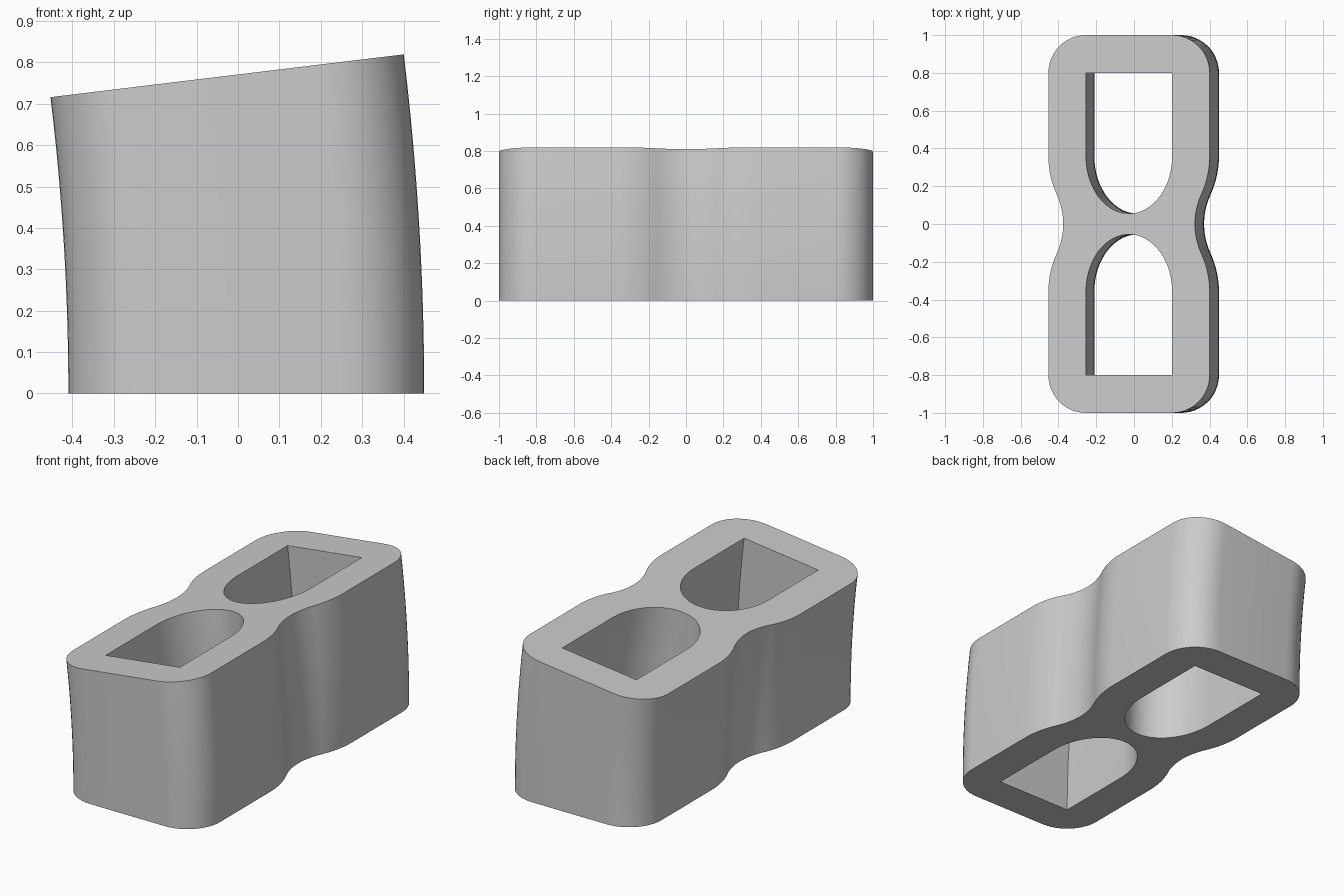
import bpy, bmesh
from math import sin, cos, pi, sqrt, radians

cube = bpy.data.objects.get("Cube")
if cube:
    bpy.data.objects.remove(cube, do_unlink=True)

HALF_W, HALF_L, CORNER = 0.43, 1.0, 0.2    # outer outline
HOLE_W, HOLE_END, HOLE_Y = 0.23, 0.8, 0.36  # openings
CENTRE = 0.02                               # section centre at the base
PIVOT, BEND = -6.37, radians(6.9)           # axis and angle of the curved sweep
STEPS = 16


def arc(cx, cy, rx, ry, a0, a1, n):
    return [(cx + rx * cos(a0 + (a1 - a0) * i / n),
             cy + ry * sin(a0 + (a1 - a0) * i / n)) for i in range(n + 1)]


def outer_outline():
    """Rounded rectangle with a gentle waist in the middle of both long sides."""
    ry, join = 0.46, 0.16
    d = (HOLE_Y - join) / ry
    x_join = HALF_W * sqrt(1 - d * d)
    slope = HALF_W * d / ry / sqrt(1 - d * d)
    waist = x_join - slope * join / 2
    quarter = []
    for i in range(10):                      # concave waist
        y = join * i / 10
        quarter.append((waist + slope * y * y / (2 * join), y))
    for i in range(13):                      # convex shoulder
        y = join + (HOLE_Y - join) * i / 12
        quarter.append((HALF_W * sqrt(1 - ((HOLE_Y - y) / ry) ** 2), y))
    quarter += arc(HALF_W - CORNER, HALF_L - CORNER, CORNER, CORNER, 0, pi / 2, 12)
    half = quarter + [(-x, y) for x, y in reversed(quarter)]
    return half + [(-x, -y) for x, y in half[1:-1]]


def hole_outline(side):
    """Opening with a square outer end and an elliptical inner end."""
    pts = [(HOLE_W, HOLE_END), (-HOLE_W, HOLE_END)]
    pts += arc(0, HOLE_Y, HOLE_W, HOLE_Y - 0.055, pi, 2 * pi, 40)
    return [(x, side * y) for x, y in pts]


def sweep_loop(bm, outline):
    """Sweep one closed outline around the pivot; return its end edges."""
    rings = []
    for s in range(STEPS + 1):
        a = BEND * s / STEPS
        rings.append([bm.verts.new((PIVOT + (x + CENTRE - PIVOT) * cos(a), y,
                                    (x + CENTRE - PIVOT) * sin(a)))
                      for x, y in outline])
    n = len(outline)
    for low, high in zip(rings, rings[1:]):
        for i in range(n):
            j = (i + 1) % n
            bm.faces.new((low[i], low[j], high[j], high[i]))
    return [[bm.edges.get((r[i], r[(i + 1) % n])) for i in range(n)]
            for r in (rings[0], rings[-1])]


# Walls of the body and both openings, then the flat end faces
bm = bmesh.new()
loops = [sweep_loop(bm, o) for o in (outer_outline(), hole_outline(1), hole_outline(-1))]
for end in (0, 1):
    edges = [e for loop in loops for e in loop[end]]
    bmesh.ops.triangle_fill(bm, use_beauty=True, use_dissolve=False, edges=edges)
bmesh.ops.recalc_face_normals(bm, faces=bm.faces)

mesh = bpy.data.meshes.new("curved_double_link")
bm.to_mesh(mesh)
bm.free()
link = bpy.data.objects.new("curved_double_link", mesh)
bpy.context.collection.objects.link(link)

# Plain grey
grey = bpy.data.materials.new("light_grey")
grey.use_nodes = True
grey.diffuse_color = (0.6, 0.6, 0.6, 1)
grey.node_tree.nodes["Principled BSDF"].inputs["Base Color"].default_value = (0.6, 0.6, 0.6, 1)
mesh.materials.append(grey)

# Smooth walls, sharp rims
bpy.ops.object.select_all(action='DESELECT')
link.select_set(True)
bpy.context.view_layer.objects.active = link
bpy.ops.object.shade_smooth_by_angle(angle=radians(30))
